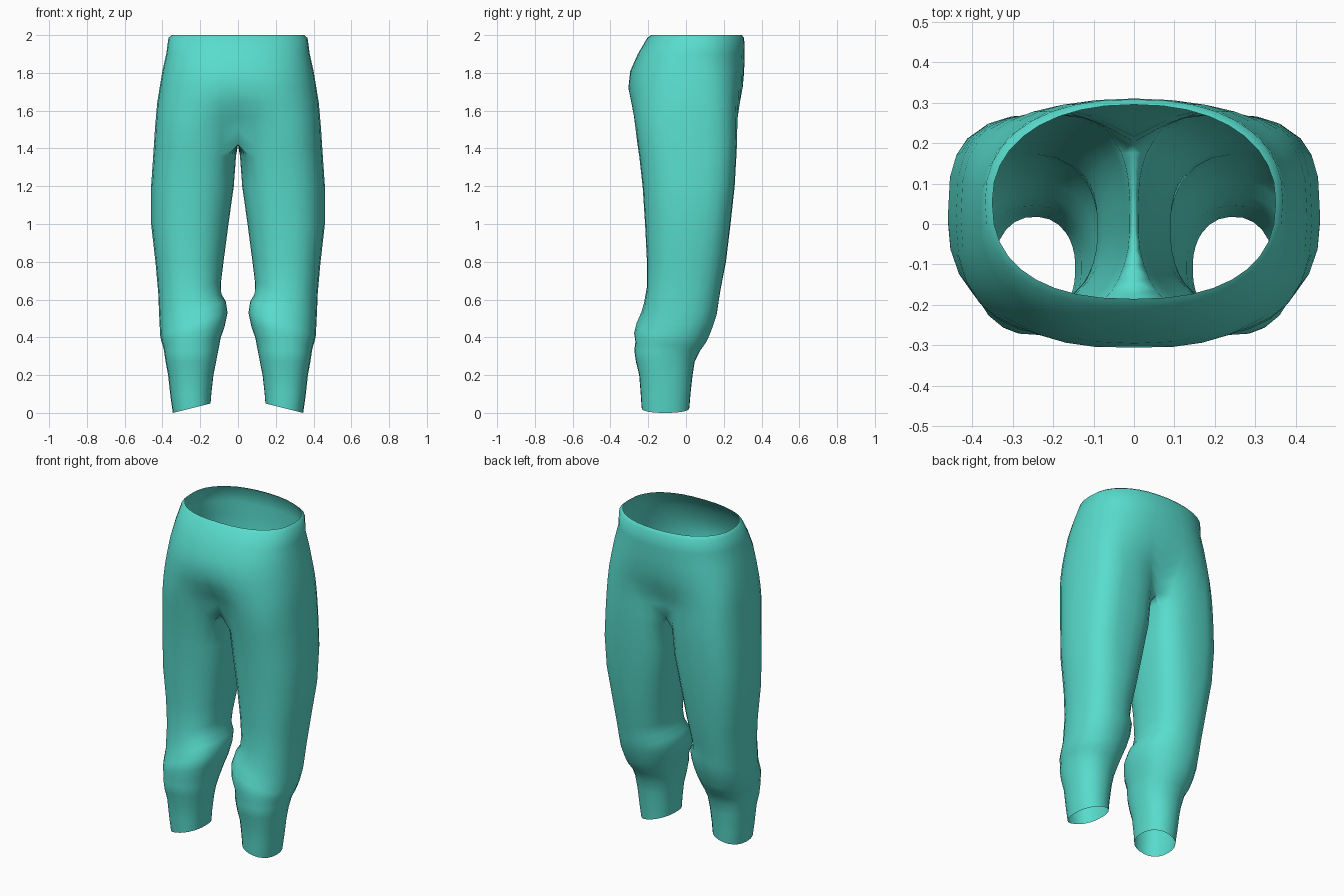
import bpy, bmesh, math

if "Cube" in bpy.data.objects:
    bpy.data.objects.remove(bpy.data.objects["Cube"])

OUTER, INNER = 19, 8          # points round the outside and along the crotch
GAP = math.radians(50)        # leg angle that belongs to the crotch side


def oval(a, cx, cy, rx, front, back, n_front, n_back):
    """Point on a squared oval; angle runs front -> outside -> back."""
    s, c = math.sin(a), math.cos(a)
    n = n_front if c > 0 else n_back
    x = math.copysign(abs(s) ** (2 / n), s) * rx
    y = -math.copysign(abs(c) ** (2 / n), c) * (front if c > 0 else back)
    return cx + x, cy + y


def leg_point(i, xin, xout, yf, yb, nb):
    if i < OUTER:
        a = -GAP + (math.pi + 2 * GAP) * i / (OUTER - 1)
    else:
        a = math.pi + GAP + (math.pi - 2 * GAP) * (i - OUTER + 1) / (INNER + 1)
    cy = (yf + yb) / 2
    return oval(a, (xin + xout) / 2, cy, (xout - xin) / 2, cy - yf, yb - cy, 2.3, nb)


# hips: height, half width, front, back, back squareness, blend into thigh
HIPS = [
    (2.00, .350, -.185, .295, 2.2, 0),
    (1.985, .368, -.205, .308, 2.3, 0),
    (1.90, .380, -.255, .310, 2.4, 0),
    (1.81, .400, -.295, .308, 2.6, 0),
    (1.72, .415, -.310, .304, 2.8, .05),
    (1.64, .428, -.303, .296, 2.9, .25),
    (1.57, .434, -.290, .285, 3.0, .55),
    (1.50, .440, -.272, .275, 3.0, .85),
]
# legs: height, inside, outside, front, back, back squareness, tilt
LEGS = [
    (1.42, .000, .445, -.257, .270, 3.0, 0),
    (1.36, .010, .449, -.248, .267, 3.0, 0),
    (1.20, .022, .460, -.230, .258, 3.0, 0),
    (1.00, .050, .460, -.217, .236, 2.8, 0),
    (.80, .075, .436, -.207, .212, 2.5, .01),
    (.66, .090, .422, -.208, .185, 2.4, .03),
    (.58, .088, .418, -.222, .172, 2.3, .05),
    (.53, .064, .415, -.236, .165, 2.3, .06),
    (.47, .055, .412, -.262, .145, 2.2, .06),
    (.42, .070, .406, -.275, .128, 2.2, .04),
    (.375, .092, .398, -.268, .108, 2.2, .02),
    (.33, .104, .392, -.274, .075, 2.2, 0),
    (.27, .116, .383, -.265, .046, 2.2, 0),
    (.20, .130, .370, -.248, .035, 2.2, 0),
    (.10, .140, .358, -.240, .024, 2.2, .01),
    (.025, .145, .345, -.235, .018, 2.2, .025),
]

bm = bmesh.new()

# hip half rings, centre points kept on the mirror plane
hip_rings = []
thigh = LEGS[0]
for z, w, yf, yb, nb, f in HIPS:
    ring = []
    cy = .055 if z > 1.95 else .02
    for i in range(OUTER):
        hx, hy = oval(math.pi * i / (OUTER - 1), 0, cy, w, cy - yf, yb - cy, 2.4, nb)
        lx, ly = leg_point(i, 0, w, yf, yb, thigh[5])
        x = 0 if i in (0, OUTER - 1) else hx + (lx - hx) * f
        ring.append(bm.verts.new((x, hy + (ly - hy) * f, z)))
    hip_rings.append(ring)

# leg rings; the first one closes along the crotch seam
leg_rings = []
for k, (z, xin, xout, yf, yb, nb, tilt) in enumerate(LEGS):
    ring = []
    for i in range(OUTER + INNER):
        x, y = leg_point(i, xin, xout, yf, yb, nb)
        dz = -tilt * (x - (xin + xout) / 2) / ((xout - xin) / 2)
        if k == 0 and (i >= OUTER - 1 or i == 0):
            x = 0
        ring.append(bm.verts.new((x, y, z + dz)))
    leg_rings.append(ring)

# skin the rings
for a, b in zip(hip_rings, hip_rings[1:] + [leg_rings[0][:OUTER]]):
    for i in range(OUTER - 1):
        bm.faces.new((a[i], b[i], b[i + 1], a[i + 1]))
for a, b in zip(leg_rings, leg_rings[1:]):
    for i in range(len(a)):
        j = (i + 1) % len(a)
        bm.faces.new((a[i], b[i], b[j], a[j]))

mesh = bpy.data.meshes.new("trousers")
bm.to_mesh(mesh)
bm.free()
for p in mesh.polygons:
    p.use_smooth = True

trousers = bpy.data.objects.new("trousers", mesh)
bpy.context.collection.objects.link(trousers)

cloth = bpy.data.materials.new("teal cloth")
cloth.diffuse_color = (.098, .716, .61, 1)
cloth.use_nodes = True
cloth.node_tree.nodes["Principled BSDF"].inputs["Base Color"].default_value = cloth.diffuse_color
mesh.materials.append(cloth)

# second leg
mirror = trousers.modifiers.new("mirror", 'MIRROR')
mirror.use_axis[0] = True
mirror.merge_threshold = .002
